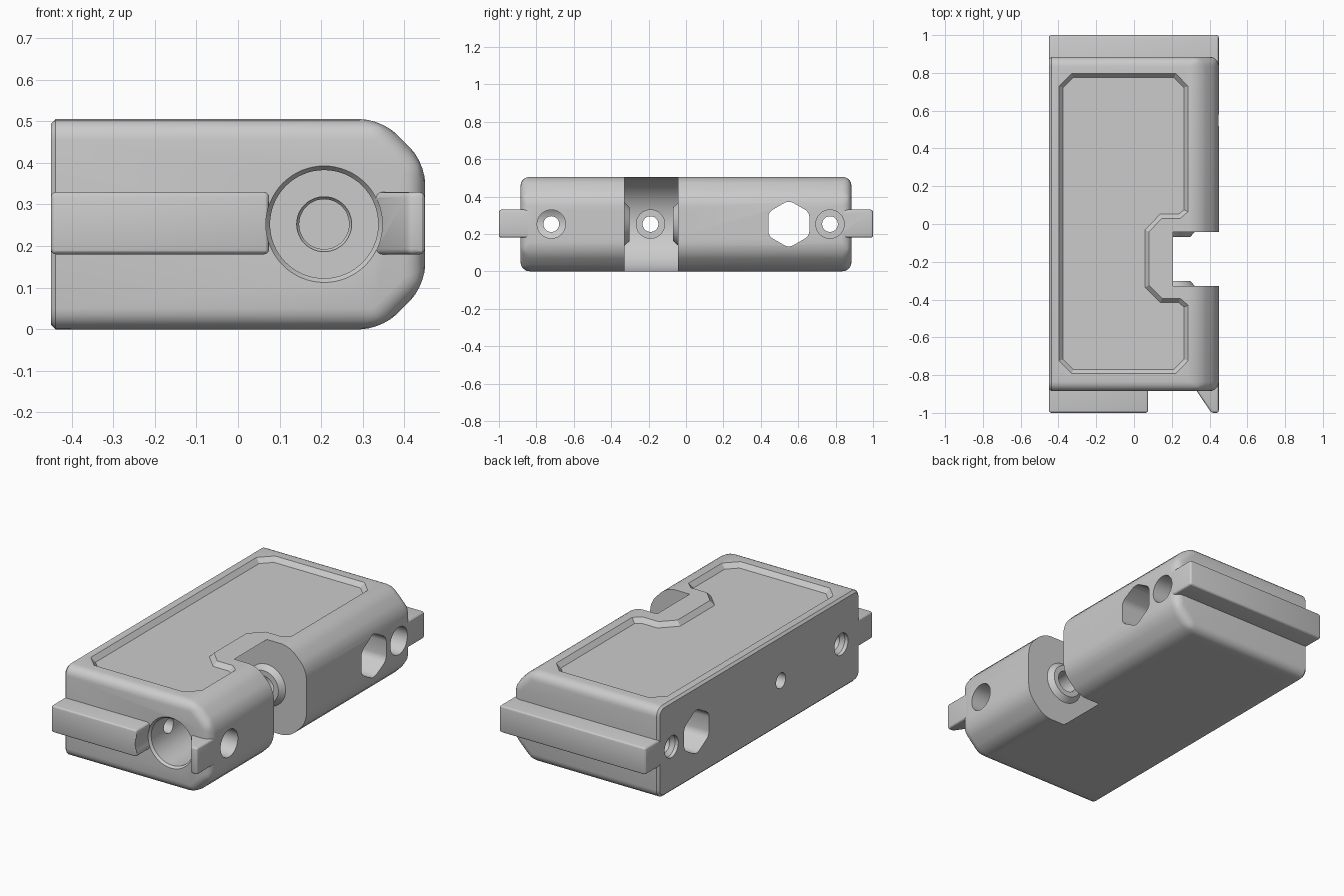
import bpy, bmesh, math
from mathutils import Vector

if "Cube" in bpy.data.objects:
    bpy.data.objects.remove(bpy.data.objects["Cube"])

H = 0.505                 # body height
MID = H / 2
AX = 0.207                # x of the wheel axis
END = 0.885               # body end faces

grey = bpy.data.materials.new("plain grey")
grey.use_nodes = True
tone = (0.6, 0.6, 0.6, 1)
grey.diffuse_color = tone
grey.node_tree.nodes["Principled BSDF"].inputs["Base Color"].default_value = tone


def finish(name, bm):
    bmesh.ops.recalc_face_normals(bm, faces=bm.faces[:])
    me = bpy.data.meshes.new(name)
    bm.to_mesh(me)
    bm.free()
    me.materials.append(grey)
    ob = bpy.data.objects.new(name, me)
    bpy.context.collection.objects.link(ob)
    return ob


def place(axis, a, b, t):
    """Point with plane coordinates a, b and distance t along the axis."""
    return Vector({"x": (t, a, b), "y": (a, t, b), "z": (a, b, t)}[axis])


def prism(axis, points, lo, hi):
    bm = bmesh.new()
    ends = [[bm.verts.new(place(axis, a, b, t)) for a, b in points] for t in (lo, hi)]
    for ring in ends:
        bm.faces.new(ring)
    n = len(points)
    for i in range(n):
        j = (i + 1) % n
        bm.faces.new((ends[0][i], ends[0][j], ends[1][j], ends[1][i]))
    bmesh.ops.recalc_face_normals(bm, faces=bm.faces[:])
    return bm


def lathe(name, axis, ca, cb, profile, n=48):
    """Closed solid turned from (radius, distance) pairs."""
    bm = bmesh.new()
    rings = []
    for r, t in profile:
        turn = [math.tau * i / n for i in range(n)]
        rings.append([bm.verts.new(place(axis, ca + r * math.cos(u), cb + r * math.sin(u), t))
                      for u in turn])
    bm.faces.new(rings[0])
    bm.faces.new(rings[-1])
    for p, q in zip(rings, rings[1:]):
        for i in range(n):
            j = (i + 1) % n
            bm.faces.new((p[i], p[j], q[j], q[i]))
    return finish(name, bm)


def soften(bm, edges, size, segments):
    bmesh.ops.bevel(bm, geom=edges, offset=size, segments=segments, profile=0.5,
                    affect="EDGES", clamp_overlap=True)


def rect(a0, a1, b0, b1):
    return [(a0, b0), (a1, b0), (a1, b1), (a0, b1)]


# Main body: chamfered on the right, heavily rounded except at the flat left face
bm = prism("y", [(-0.45, 0), (0.345, 0), (0.45, 0.105), (0.45, H - 0.105),
                 (0.345, H), (-0.45, H)], -END, END)
soften(bm, [e for e in bm.edges if max(v.co.x for v in e.verts) > -0.44], 0.05, 5)
flat = [f for f in bm.faces if f.normal.x < -0.99]
soften(bm, list({e for f in flat for e in f.edges}), 0.012, 1)
body = finish("body", bm)

# Rails and hooked tab on the end faces
Z0, Z1 = 0.18, 0.33
shapes = {
    "front_rail": rect(-0.45, 0.075, -1, -0.83),
    "back_rail": rect(-0.45, 0.449, 0.83, 1),
    "front_tab": [(0.295, -0.83), (0.41, -1), (0.449, -1), (0.449, -0.83)],
}
parts = [body]
for name, outline in shapes.items():
    bm = prism("z", outline, Z0, Z1)
    outer = [e for e in bm.edges if any(abs(v.co.y) > 0.9 for v in e.verts)]
    soften(bm, outer, 0.013, 3)
    parts.append(finish(name, bm))

# Wheel slot: round at the back, open to the right
N0, N1 = -0.328, -0.042
slot = [lathe("slot_round_cutter", "y", AX, MID, [(MID, N0), (MID, N1)], 96),
        finish("slot_open_cutter", prism("y", rect(AX, 0.6, -0.1, H + 0.1), N0, N1))]

# Bore from the front with a narrow axle hole behind it
holes = [lathe("bore_cutter", "y", AX, MID,
               [(0.14, -1.1), (0.14, -END), (0.13, -0.872), (0.13, -0.45)], 64),
         lathe("axle_cutter", "y", AX, MID,
               [(0.066, -0.46), (0.066, -0.445), (0.06, -0.437), (0.06, 0.12)])]

# Screw holes: wide from the right, narrow through, stepped on the left
for y, depth, rim in ((-0.72, 0.2, 0.06), (-0.19, -0.12, 0.042), (0.77, 0.2, 0.06)):
    holes.append(lathe("screw_cutter", "x", y, MID,
                       [(rim, -0.6), (rim, -0.43), (0.042, -0.41), (0.042, depth),
                        (0.076, depth), (0.076, 0.6)], 40))

# Six-sided through hole with softened corners
six = [(0.55 + 0.127 * math.sin(k * math.pi / 3), MID + 0.127 * math.cos(k * math.pi / 3))
       for k in range(6)]
bm = prism("x", six, -0.6, 0.6)
soften(bm, [e for e in bm.edges if abs(e.verts[0].co.x - e.verts[1].co.x) > 1], 0.025, 3)
holes.append(finish("six_sided_cutter", bm))

# Sunken panels above and below, stepping around the wheel slot
panel = [(-0.397, -0.725), (-0.33, -0.792), (0.22, -0.792), (0.286, -0.725),
         (0.286, -0.43), (0.245, -0.394), (0.148, -0.394), (0.08, -0.325),
         (0.08, -0.04), (0.148, 0.03), (0.245, 0.03), (0.286, 0.065),
         (0.286, 0.73), (0.22, 0.797), (-0.33, 0.797), (-0.397, 0.73)]
trays = []
for side in (1, -1):
    bm = prism("z", panel, H, H + 0.05)
    floor = [f for f in bm.faces if f.normal.z < -0.9]
    bmesh.ops.inset_region(bm, faces=floor, thickness=0.022, depth=0.025, use_even_offset=True)
    for v in bm.verts:
        v.co.z = MID + side * (v.co.z - MID)
    trays.append(finish("panel_cutter", bm))

# Axle bosses on both slot walls
bosses = [lathe("front_boss", "y", AX, MID, [(0.115, N0 - 0.03), (0.115, N0), (0.09, N0 + 0.027)]),
          lathe("back_boss", "y", AX, MID, [(0.09, N1 - 0.027), (0.115, N1), (0.115, N1 + 0.03)])]


def carve(ob, cutters):
    for c in cutters:
        mod = ob.modifiers.new("cut", "BOOLEAN")
        mod.operation, mod.solver, mod.object = "DIFFERENCE", "EXACT", c
    deps = bpy.context.evaluated_depsgraph_get()
    me = bpy.data.meshes.new_from_object(ob.evaluated_get(deps))
    ob.modifiers.clear()
    ob.data = me


carve(body, slot + trays + holes)
for ob in parts[1:] + bosses:
    carve(ob, holes)
for c in slot + trays + holes:
    bpy.data.objects.remove(c)

# Smooth the rounded faces, keep real edges sharp
bpy.ops.object.select_all(action="DESELECT")
for ob in parts + bosses:
    ob.select_set(True)
bpy.context.view_layer.objects.active = body
bpy.ops.object.shade_smooth_by_angle(angle=math.radians(28))
